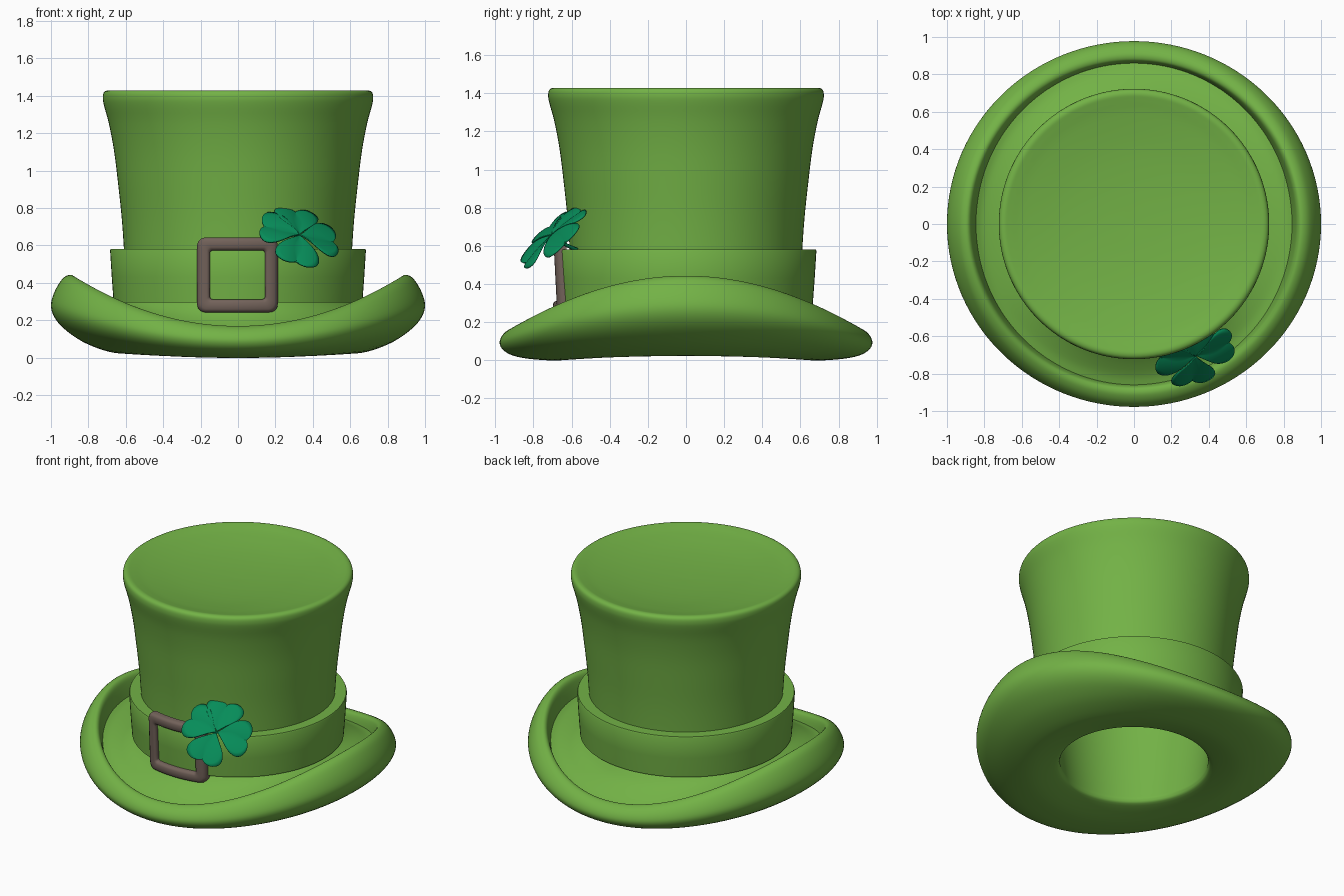
import bpy, bmesh, math
from mathutils import Vector

if "Cube" in bpy.data.objects:
    bpy.data.objects.remove(bpy.data.objects["Cube"])

def material(name, rgb):
    m = bpy.data.materials.new(name)
    m.diffuse_color = (*rgb, 1)
    m.use_nodes = True
    m.node_tree.nodes["Principled BSDF"].inputs["Base Color"].default_value = m.diffuse_color
    return m

GREEN = material("hat green", (0.171, 0.445, 0.061))
LEAF = material("clover green", (0.002, 0.262, 0.1))
BROWN = material("buckle brown", (0.17, 0.122, 0.102))

def finish(bm, name, mat, angle=40):
    bmesh.ops.remove_doubles(bm, verts=bm.verts, dist=0.0005)
    bmesh.ops.recalc_face_normals(bm, faces=bm.faces)
    me = bpy.data.meshes.new(name)
    bm.to_mesh(me)
    bm.free()
    me.materials.append(mat)
    me.shade_smooth()
    me.set_sharp_from_angle(angle=math.radians(angle))
    ob = bpy.data.objects.new(name, me)
    bpy.context.collection.objects.link(ob)
    return ob

def skin(bm, rows, wrap_rows=False, wrap_cols=False):
    """Quads between rows of points."""
    vs = [[bm.verts.new(p) for p in r] for r in rows]
    n, m = len(vs), len(vs[0])
    for i in range(n if wrap_rows else n - 1):
        for j in range(m if wrap_cols else m - 1):
            a, b = vs[i], vs[(i + 1) % n]
            k = (j + 1) % m
            bm.faces.new((a[j], a[k], b[k], b[j]))

def smooth_line(pts, sub=4):
    """Catmull-Rom through the profile points."""
    p = [Vector(q) for q in pts]
    p = [p[0]] + p + [p[-1]]
    out = []
    for i in range(1, len(p) - 2):
        a, b, c, d = p[i - 1:i + 3]
        for k in range(sub):
            t = k / sub
            out.append(0.5 * (2 * b + (c - a) * t + (2 * a - 5 * b + 4 * c - d) * t * t
                              + (3 * b - a - 3 * c + d) * t ** 3))
    return out + [p[-1]]

def turn(profile_at, seg=128):
    rows = []
    for i in range(seg):
        t = 2 * math.pi * i / seg
        rows.append([(r * math.cos(t), r * math.sin(t), z) for r, z in profile_at(t)])
    return rows

# Hat body: lining, brim (profile differs at sides and front), flared crown
lining = [(0, 1.32), (0.52, 1.32), (0.56, 1.28), (0.555, 1.0), (0.53, 0.6), (0.49, 0.25), (0.47, 0.1)]
brim_side = [(0.468, 0.06), (0.50, 0.035), (0.65, 0.024), (0.80, 0.07), (0.91, 0.138), (0.975, 0.205),
             (1.0, 0.275), (0.982, 0.35), (0.94, 0.42), (0.90, 0.443), (0.875, 0.43), (0.86, 0.385),
             (0.845, 0.315), (0.80, 0.295), (0.70, 0.285), (0.64, 0.295)]
brim_front = [(0.468, 0.055), (0.50, 0.03), (0.65, 0.0), (0.80, 0.005), (0.90, 0.022), (0.955, 0.05),
              (0.977, 0.085), (0.97, 0.12), (0.945, 0.15), (0.91, 0.168), (0.882, 0.165), (0.868, 0.148),
              (0.86, 0.122), (0.80, 0.145), (0.70, 0.215), (0.64, 0.285)]
crown = [(0.605, 0.34), (0.605, 0.45), (0.61, 0.58), (0.622, 0.75), (0.64, 0.92), (0.662, 1.1), (0.69, 1.25),
         (0.717, 1.35), (0.723, 1.39), (0.717, 1.418), (0.695, 1.429), (0.66, 1.423), (0.58, 1.406),
         (0.4, 1.38), (0.2, 1.365), (0, 1.36)]

def hat_profile(t):
    w = math.cos(t) ** 2
    mid = [Vector(f).lerp(Vector(s), w) for f, s in zip(brim_front, brim_side)]
    mid.insert(12, mid[12].copy())  # doubled point gives the crisp crease inside the rim
    return smooth_line(lining + mid + crown)

bm = bmesh.new()
skin(bm, turn(hat_profile), wrap_rows=True)
finish(bm, "hat_body", GREEN, 50)

# Hat band
band = [(0.60, 0.295), (0.665, 0.295), (0.675, 0.43), (0.684, 0.574), (0.68, 0.582), (0.60, 0.582)]
bm = bmesh.new()
skin(bm, turn(lambda t: band), wrap_rows=True, wrap_cols=True)
finish(bm, "hat_band", GREEN)

# Buckle: rounded square ring bent round the band
def rounded_rect(hx, hz, r, side=8, corner=6):
    pts = []
    for q, (sx, sz) in enumerate(((1, 1), (-1, 1), (-1, -1), (1, -1))):
        for k in range(corner + 1):
            a = math.pi / 2 * (q + k / corner)
            pts.append(Vector((sx * (hx - r) + r * math.cos(a), sz * (hz - r) + r * math.sin(a))))
    out = []
    for i, p in enumerate(pts):
        out.append(p)
        if i % (corner + 1) == corner:
            nxt = pts[(i + 1) % len(pts)]
            out += [p.lerp(nxt, k / side) for k in range(1, side)]
    return out

outer, inner = rounded_rect(0.216, 0.2, 0.045), rounded_rect(0.147, 0.13, 0.015)
# section: (position from outer to inner edge, depth)
section = [(0, 0.0), (0, 0.03), (0.08, 0.043), (0.25, 0.05), (0.75, 0.05), (0.92, 0.043), (1, 0.03), (1, 0.0)]
rows = []
for o, i in zip(outer, inner):
    row = []
    for f, d in section:
        p = o.lerp(i, f)
        R = 0.655 + d + 0.05 * p.y
        row.append((p.x - 0.003, -math.sqrt(R * R - p.x * p.x), p.y + 0.442))
    rows.append(row)
bm = bmesh.new()
skin(bm, rows, wrap_rows=True, wrap_cols=True)
finish(bm, "buckle", BROWN, 50)

# Four-leaf clover, tilted up and to the right
centre = Vector((0.33, -0.705, 0.655))
n = Vector((0.3, -0.65, 0.7)).normalized()
e1 = Vector((0.65, 0.3, 0)).normalized()
e2 = n.cross(e1)
half_heart = smooth_line([(0, 0), (0.045, 0.045), (0.1, 0.1), (0.15, 0.122), (0.188, 0.11),
                          (0.21, 0.07), (0.207, 0.03), (0.19, 0)], 3)
for number, degrees in enumerate((-10, 78, 155, 248)):
    a = math.radians(degrees)
    along = e1 * math.cos(a) + e2 * math.sin(a)
    across = n.cross(along)
    bm = bmesh.new()
    for side in (1, -1):
        rows = []
        for i, o in enumerate(half_heart):
            mid = Vector((0.19 * i / (len(half_heart) - 1), 0))
            row = []
            for k in range(6):
                u, v = mid.lerp(o, k / 5)
                h = 0.3 * v - 2.2 * v * v - 0.6 * u * u
                row.append(centre + along * (u + 0.004) + across * v * side + n * h)
            rows.append(row)
        skin(bm, rows)
    bmesh.ops.dissolve_degenerate(bm, dist=0.0003, edges=bm.edges)
    leaf = finish(bm, f"clover_leaf_{number + 1}", LEAF, 50)
    mod = leaf.modifiers.new("thickness", 'SOLIDIFY')
    mod.thickness = 0.008
    mod.offset = 0

# Clover stem running back to the hat
end = Vector((0.22, -0.575, 0.58))
path = [centre, centre.lerp(end, 0.5) - n * 0.02, end]
rows = []
for p, r in zip(path, (0.009, 0.01, 0.012)):
    rows.append([p + r * (e1 * math.cos(k * math.pi / 4) + e2 * math.sin(k * math.pi / 4)) for k in range(8)])
bm = bmesh.new()
skin(bm, rows, wrap_cols=True)
bmesh.ops.holes_fill(bm, edges=bm.edges, sides=0)
finish(bm, "clover_stem", LEAF, 50)
